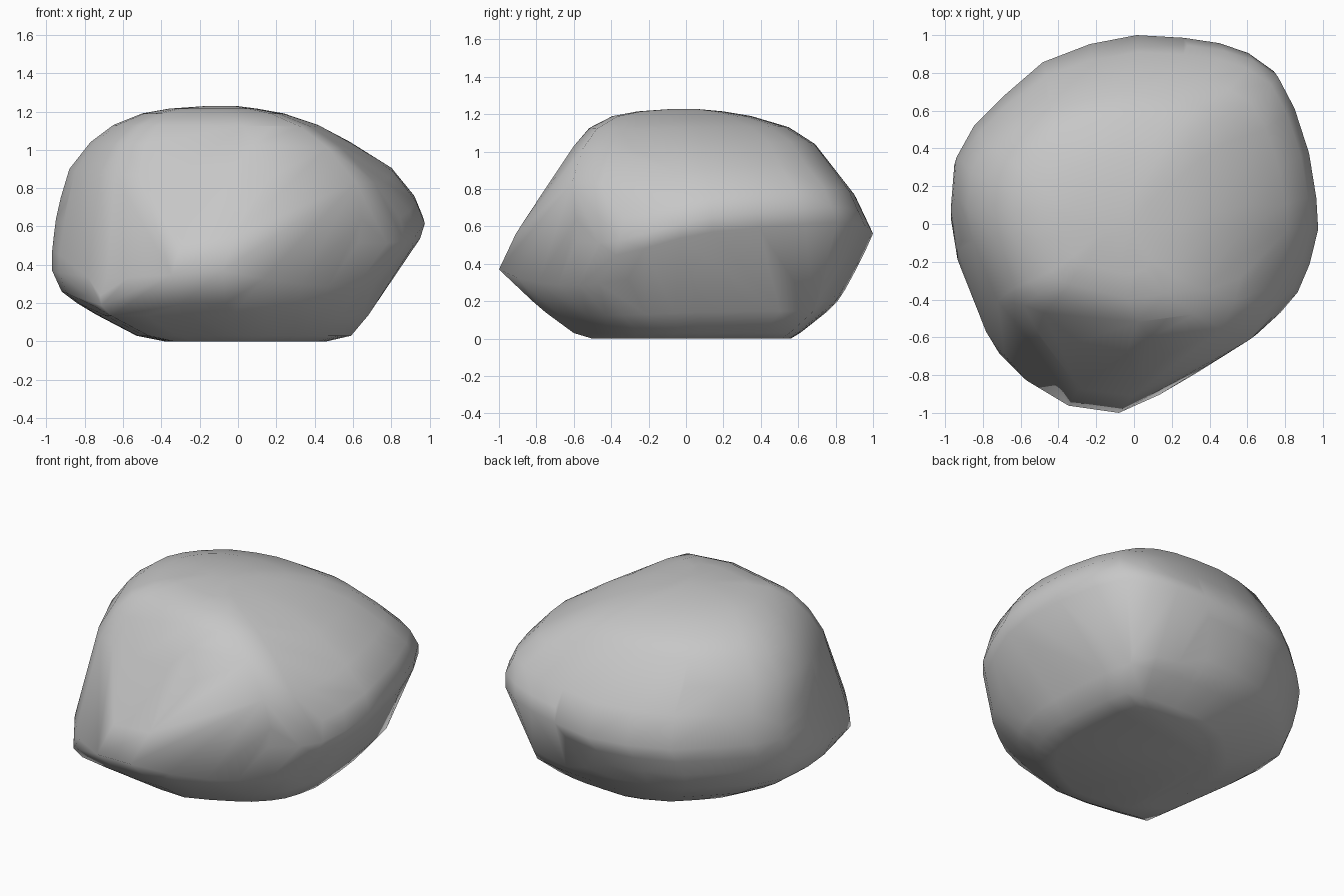
import bpy, bmesh, math

cube = bpy.data.objects.get("Cube")
if cube:
    bpy.data.objects.remove(cube)

# Plan outline of the boulder, counter-clockwise from the front tip
OUTLINE = [(0, -1), (.24, -.9), (.46, -.78), (.62, -.67), (.78, -.55), (.88, -.44),
           (.95, -.28), (1, -.08), (.99, .1), (.95, .36), (.87, .62), (.78, .8),
           (.64, .9), (.48, .955), (.28, .985), (.02, 1), (-.24, .95), (-.5, .85),
           (-.72, .66), (-.88, .5), (-.98, .32), (-1, .08), (-.96, -.15),
           (-.79, -.55), (-.68, -.68), (-.55, -.82), (-.3, -.96)]

# Height, then left and right limits in x and front and back limits in y
LEVELS = [(0, -.38, .46, -.5, .56), (.03, -.53, .59, -.6, .61),
          (.14, -.74, .68, -.75, .75), (.2, -.84, .715, -.82, .81),
          (.26, -.92, .74, -.88, .85), (.37, -.97, .81, -1, .91),
          (.47, -.97, .88, -.95, .96), (.56, -.96, .95, -.91, 1),
          (.64, -.95, .975, -.87, .96), (.75, -.925, .93, -.8, .91),
          (.9, -.88, .81, -.74, .79), (1.04, -.77, .59, -.63, .69),
          (1.13, -.65, .42, -.54, .55), (1.19, -.5, .24, -.41, .35),
          (1.215, -.36, .1, -.27, .2), (1.228, -.18, 0, -.08, .06)]
TOP = 1.23

# Per corner (x side, y side): squareness low down, squareness high up, ridge lift
CORNERS = {(True, True): (.55, 0, .1), (True, False): (.1, .65, -.3),
           (False, False): (.65, .15, -.12), (False, True): (0, .1, 0)}


def clamp(value):
    return max(0, min(1, value))


def ring_point(u, v, level):
    z, x0, x1, y0, y1 = level
    low, high, lift = CORNERS[u > 0, v > 0]
    z_lifted = z + lift * abs(u * v) * math.sin(math.pi * z / TOP) ** 2
    # Swell the corner towards a square where the stone is blocky
    upper = clamp((z - .6) / .4)
    square = low * clamp((.32 - z) / .16) + high * upper
    swell = 1 + square * (1 / max(abs(u), abs(v)) - 1)
    # Slant the upper front face back towards the left-hand edge
    if v < 0:
        v *= 1 - .16 * upper * max(0, 1 - ((u + .25) / .5) ** 2)
    x = (x0 + x1) / 2 + u * swell * (x1 - x0) / 2
    y = (y0 + y1) / 2 + v * swell * (y1 - y0) / 2
    return x, y, z_lifted


# Wrap the rings in one convex skin
bm = bmesh.new()
for level in LEVELS:
    for u, v in OUTLINE:
        bm.verts.new(ring_point(u, v, level))
bmesh.ops.convex_hull(bm, input=bm.verts[:])
bmesh.ops.delete(bm, geom=[v for v in bm.verts if not v.link_faces], context='VERTS')
bmesh.ops.remove_doubles(bm, verts=bm.verts[:], dist=.02)
bmesh.ops.recalc_face_normals(bm, faces=bm.faces[:])

mesh = bpy.data.meshes.new("boulder")
bm.to_mesh(mesh)
bm.free()
boulder = bpy.data.objects.new("boulder", mesh)
bpy.context.collection.objects.link(boulder)

# Plain grey stone
stone = bpy.data.materials.new("grey stone")
stone.use_nodes = True
colour = (.57, .57, .57, 1)
stone.diffuse_color = colour
stone.node_tree.nodes["Principled BSDF"].inputs["Base Color"].default_value = colour
mesh.materials.append(stone)

bpy.context.view_layer.objects.active = boulder
boulder.select_set(True)
bpy.ops.object.shade_smooth_by_angle(angle=math.radians(65))
